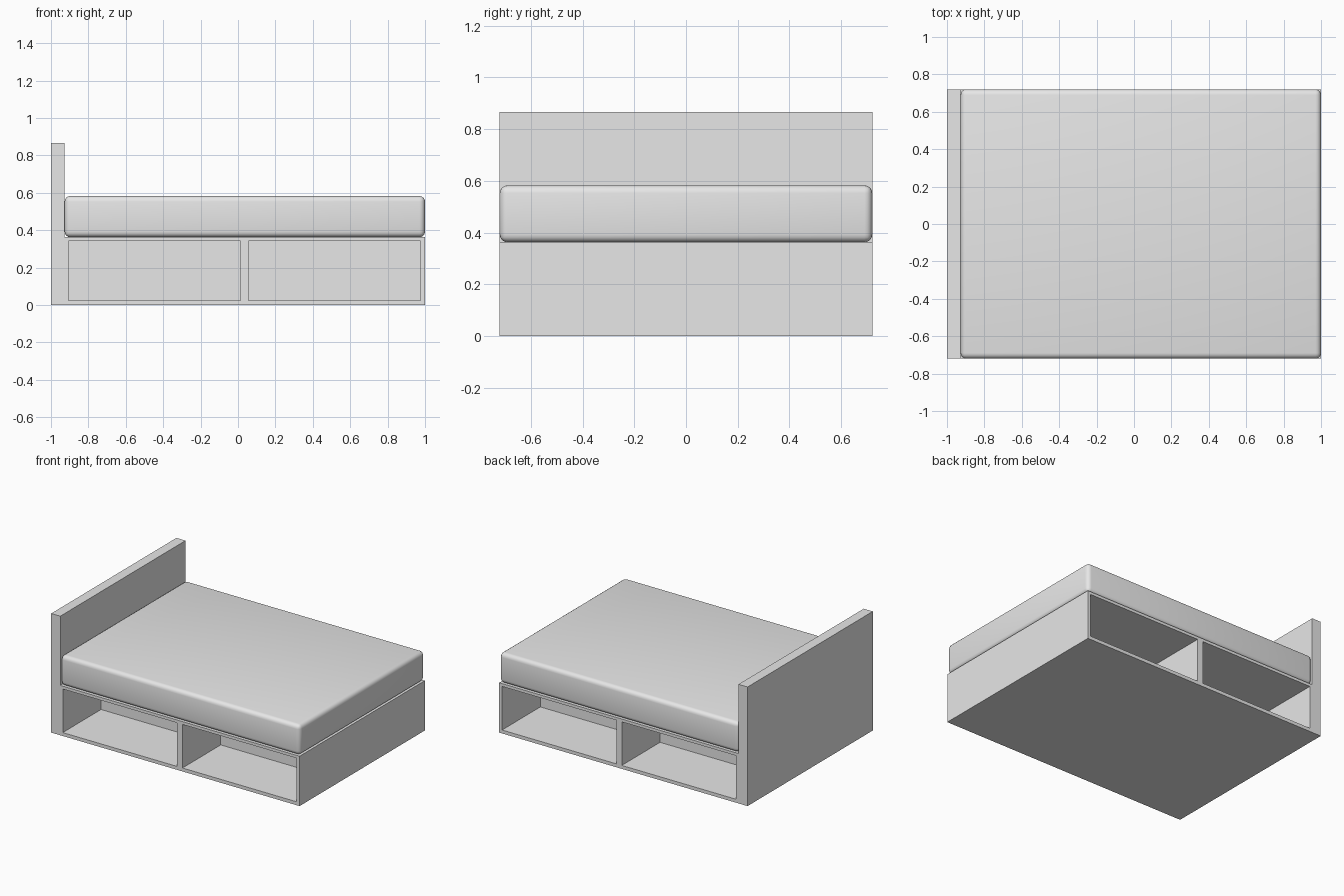
import bpy
import bmesh

default = bpy.data.objects.get("Cube")
if default:
    bpy.data.objects.remove(default, do_unlink=True)

HALF_Y = 0.72       # half width of the bed
BASE_TOP = 0.363    # top of the storage base
BOARD_X = -0.927    # inner face of the headboard


def make_material(name, value):
    mat = bpy.data.materials.new(name)
    mat.use_nodes = True
    colour = (value, value, value, 1)
    mat.diffuse_color = colour
    mat.node_tree.nodes["Principled BSDF"].inputs["Base Color"].default_value = colour
    return mat


def add_object(name, bm, mat):
    bmesh.ops.recalc_face_normals(bm, faces=bm.faces)
    mesh = bpy.data.meshes.new(name)
    bm.to_mesh(mesh)
    bm.free()
    mesh.materials.append(mat)
    obj = bpy.data.objects.new(name, mesh)
    bpy.context.collection.objects.link(obj)
    return obj


def box(low, high):
    bm = bmesh.new()
    bmesh.ops.create_cube(bm, size=1)
    for v in bm.verts:
        v.co = [(a + b) / 2 + c * (b - a) for a, b, c in zip(low, high, v.co)]
    return bm


def activate(obj):
    bpy.ops.object.select_all(action="DESELECT")
    obj.select_set(True)
    bpy.context.view_layer.objects.active = obj


grey = make_material("plain grey", 0.8)

# Base and headboard: one L-shaped profile drawn out across the bed
profile = [(-1, 0), (1, 0), (1, BASE_TOP), (BOARD_X, BASE_TOP),
           (BOARD_X, 0.867), (-1, 0.867)]
bm = bmesh.new()
face = bm.faces.new([bm.verts.new((x, -HALF_Y, z)) for x, z in profile])
drawn = bmesh.ops.extrude_face_region(bm, geom=[face])["geom"]
bmesh.ops.translate(bm, vec=(0, 2 * HALF_Y, 0),
                    verts=[g for g in drawn if isinstance(g, bmesh.types.BMVert)])
frame = add_object("bed_frame", bm, grey)

# Open storage cubbies: two on each long side
for x0, x1 in ((-0.907, 0.013), (0.057, 0.977)):
    for y0, y1 in ((-1, -0.28), (0.28, 1)):
        cutter = add_object("cubby_cutter", box((x0, y0, 0.025), (x1, y1, 0.342)), grey)
        cutter.hide_render = True
        activate(frame)
        cut = frame.modifiers.new("cubby", "BOOLEAN")
        cut.operation = "DIFFERENCE"
        cut.solver = "EXACT"
        cut.object = cutter
        bpy.ops.object.modifier_apply(modifier=cut.name)
        bpy.data.objects.remove(cutter, do_unlink=True)

# Mattress: soft-edged block
mattress = add_object(
    "mattress", box((BOARD_X, -HALF_Y, BASE_TOP), (1, HALF_Y, 0.583)), grey)
bevel = mattress.modifiers.new("soft_edges", "BEVEL")
bevel.width = 0.03
bevel.segments = 4
activate(mattress)
bpy.ops.object.modifier_apply(modifier=bevel.name)
bpy.ops.object.shade_smooth()
